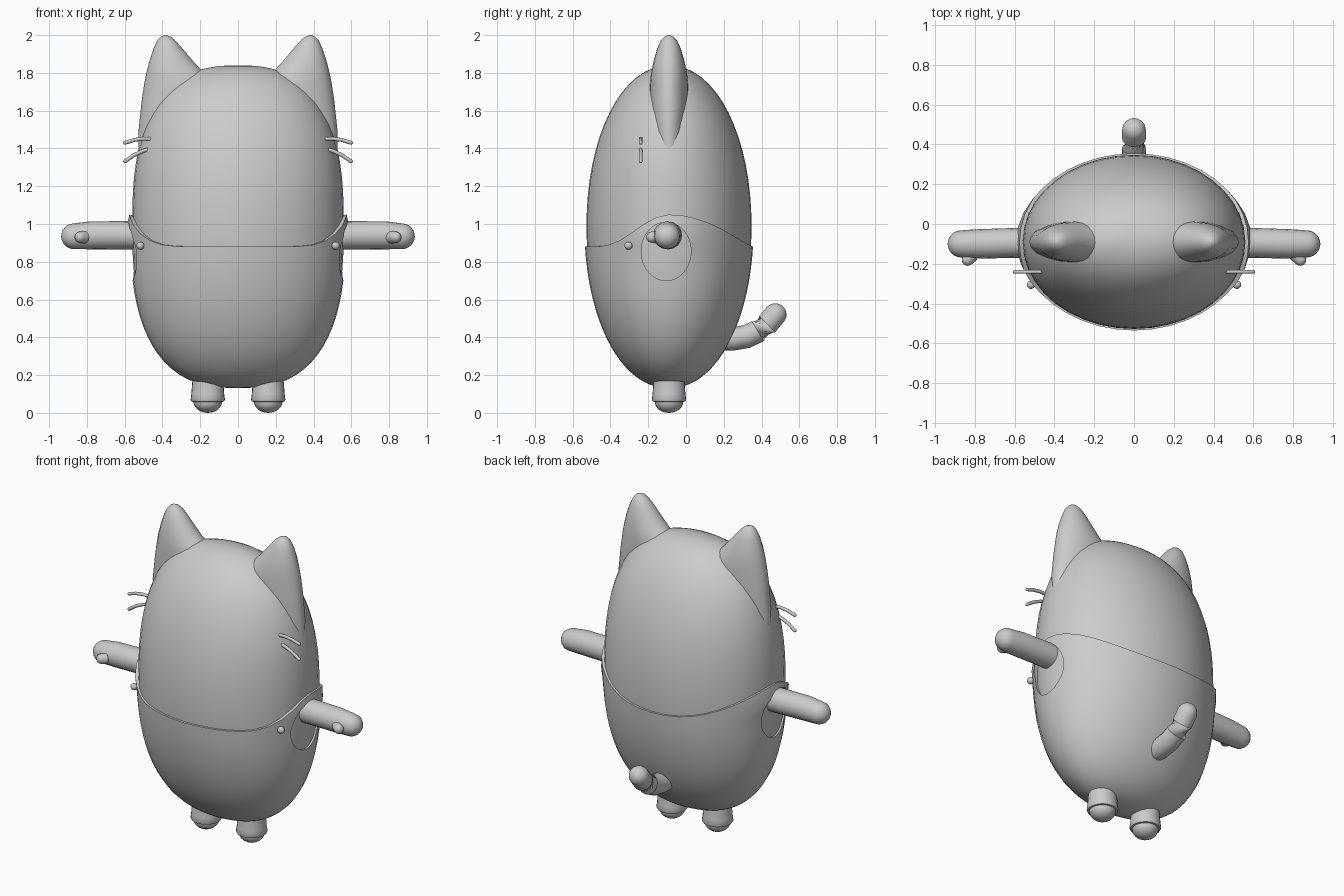
import bpy, bmesh
from math import sin, cos, pi, exp
from mathutils import Vector

if "Cube" in bpy.data.objects:
    bpy.data.objects.remove(bpy.data.objects["Cube"], do_unlink=True)

grey = bpy.data.materials.new("plain_grey")
grey.use_nodes = True
colour = (0.6, 0.6, 0.6, 1)
grey.diffuse_color = colour
grey.node_tree.nodes["Principled BSDF"].inputs["Base Color"].default_value = colour

CY, CZ, RX, RY, RZ = -0.09, 0.99, 0.56, 0.437, 0.85


def smooth(ob, angle=40):
    bpy.ops.object.select_all(action="DESELECT")
    ob.select_set(True)
    bpy.context.view_layer.objects.active = ob
    bpy.ops.object.shade_smooth_by_angle(angle=angle * pi / 180)


def loft(name, rings, cap_start=True, cap_end=True):
    """Skin a list of rings that have the same point count."""
    bm = bmesh.new()
    rows = [[bm.verts.new(p) for p in ring] for ring in rings]
    n = len(rows[0])
    for a, b in zip(rows, rows[1:]):
        for i in range(n):
            j = (i + 1) % n
            bm.faces.new((a[i], a[j], b[j], b[i]))
    if cap_start:
        bm.faces.new(rows[0][::-1])
    if cap_end:
        bm.faces.new(rows[-1])
    bmesh.ops.recalc_face_normals(bm, faces=bm.faces[:])
    mesh = bpy.data.meshes.new(name)
    bm.to_mesh(mesh)
    bm.free()
    mesh.materials.append(grey)
    ob = bpy.data.objects.new(name, mesh)
    bpy.context.collection.objects.link(ob)
    return ob


def tube(name, points, sides=16, round_end=True):
    """Tube through (x, y, z, radius) points with a domed end."""
    path = [(Vector(p[:3]), p[3]) for p in points]
    if round_end:
        end, r = path[-1]
        d = (end - path[-2][0]).normalized()
        path += [(end + d * r * sin(t), r * cos(t))
                 for t in (pi * k / 12 for k in (1, 2, 3, 4, 5, 5.8))]
    rings = []
    for i, (p, r) in enumerate(path):
        d = (path[min(i + 1, len(path) - 1)][0] - path[max(i - 1, 0)][0]).normalized()
        u = d.cross(Vector((0, 1, 0)) if abs(d.y) < 0.8 else Vector((1, 0, 0))).normalized()
        v = d.cross(u)
        rings.append([p + r * (u * cos(a) + v * sin(a))
                      for a in (2 * pi * k / sides for k in range(sides))])
    ob = loft(name, rings)
    smooth(ob)
    return ob


def ball(name, centre, size):
    bpy.ops.mesh.primitive_uv_sphere_add(segments=20, ring_count=12, radius=1, location=centre)
    ob = bpy.context.object
    ob.name = name
    ob.scale = size
    ob.data.materials.append(grey)
    smooth(ob)
    return ob


def body_point(a, z, grow=0.0):
    """Point on the egg-shaped trunk at angle a (0 = front) and height z."""
    t = min(abs(z - CZ) / RZ, 0.9999)
    rx = RX * (1 - t ** 2.6) ** (1 / 2.6) + grow
    ry = RY * (1 - t ** 2.05) ** (1 / 2.05) + grow
    return Vector((rx * sin(a), CY - ry * cos(a), z))


# Trunk and head in one egg
SEG = 40
angles = [2 * pi * k / SEG for k in range(SEG)]
heights = [CZ - RZ * cos(pi * k / 32) for k in range(33)]
heights[0] += 0.0005
heights[-1] -= 0.0005
smooth(loft("body", [[body_point(a, z) for a in angles] for z in heights]), 60)


# Trousers: shell with a rim that rises at the sides
def rim(a):
    power = 8 if cos(a) > 0 else 2.5
    return 0.88 + 0.17 * abs(sin(a)) ** power


def trouser_point(a, f):
    low = CZ - RZ + 0.0005
    z = low + (rim(a) - low) * (1 - cos(f * pi / 2))
    bulge = 0.022 * abs(sin(a)) ** 8 * exp(-((z - 0.96) / 0.07) ** 2)
    p = body_point(a, z, 0.011 + bulge)
    p.z -= 0.008 * (1 - f)
    return p


trousers = loft("trousers", [[trouser_point(a, k / 20) for a in angles] for k in range(21)],
                cap_end=False)
shell = trousers.modifiers.new("thickness", "SOLIDIFY")
shell.thickness = 0.03
shell.offset = -1

# Arm holes
bpy.ops.mesh.primitive_cylinder_add(vertices=32, radius=1, depth=2, location=(0, -0.105, 0.855),
                                    rotation=(0, pi / 2, 0))
cutter = bpy.context.object
cutter.name = "arm_hole_cutter"
cutter.scale = (0.155, 0.132, 1)
cutter.hide_render = True
cut = trousers.modifiers.new("arm_holes", "BOOLEAN")
cut.object = cutter
cut.operation = "DIFFERENCE"
cut.solver = "EXACT"
bpy.context.view_layer.objects.active = trousers
for m in ("thickness", "arm_holes"):
    bpy.ops.object.modifier_apply(modifier=m)
bpy.data.objects.remove(cutter, do_unlink=True)
smooth(trousers)

# Ear sections: height, inner x, outer x, half depth
ear_sections = [(1.3, 0.3, 0.525, 0.05), (1.5, 0.2, 0.526, 0.09), (1.65, 0.08, 0.51, 0.105),
                (1.74, 0.09, 0.497, 0.102), (1.8, 0.18, 0.485, 0.095), (1.87, 0.245, 0.467, 0.08),
                (1.93, 0.295, 0.447, 0.062), (1.97, 0.33, 0.428, 0.044),
                (1.99, 0.355, 0.41, 0.026), (2.0, 0.38, 0.392, 0.006)]

for s, side in ((1, "left"), (-1, "right")):
    # Ears
    rings = [[(s * ((x0 + x1) / 2 + (x1 - x0) / 2 * cos(a)), CY + d * sin(a), z)
              for a in (2 * pi * k / 20 for k in range(20))] for z, x0, x1, d in ear_sections]
    smooth(loft(side + "_ear", rings), 60)

    # Arms with thumbs
    tube(side + "_arm", [(s * 0.42, -0.095, 0.94, 0.075), (s * 0.6, -0.095, 0.94, 0.075),
                         (s * 0.78, -0.1, 0.94, 0.074), (s * 0.868, -0.1, 0.935, 0.068)])
    tube(side + "_thumb", [(s * 0.78, -0.11, 0.93, 0.035), (s * 0.815, -0.16, 0.93, 0.033),
                           (s * 0.835, -0.18, 0.93, 0.03)], 12)

    # Legs and feet
    x = s * 0.16
    tube(side + "_leg", [(x, CY, 0.35, 0.08), (x, CY, 0.18, 0.081), (x, CY, 0.1, 0.087),
                         (x, CY, 0.07, 0.091), (x, CY, 0.06, 0.086), (x, CY, 0.057, 0.07)],
         24, round_end=False)
    ball(side + "_foot", (x, CY, 0.06), (0.076, 0.076, 0.06))

    # Whiskers
    for place, zs in (("upper", (1.45, 1.452, 1.445, 1.43)), ("lower", (1.4, 1.388, 1.365, 1.332))):
        xs = (0.45, 0.5, 0.55, 0.598)
        tube(side + "_" + place + "_whisker",
             [(s * wx, -0.24, wz, 0.01) for wx, wz in zip(xs, zs)], 10)

    # Trouser button
    ball(side + "_button", (s * 0.517, -0.305, 0.885), (0.021, 0.021, 0.021))

# Tail
tube("tail", [(0, 0.16, 0.39, 0.062), (0, 0.25, 0.392, 0.062), (0, 0.32, 0.404, 0.062),
              (0, 0.38, 0.432, 0.061), (0, 0.43, 0.47, 0.06), (0, 0.472, 0.52, 0.06)])
